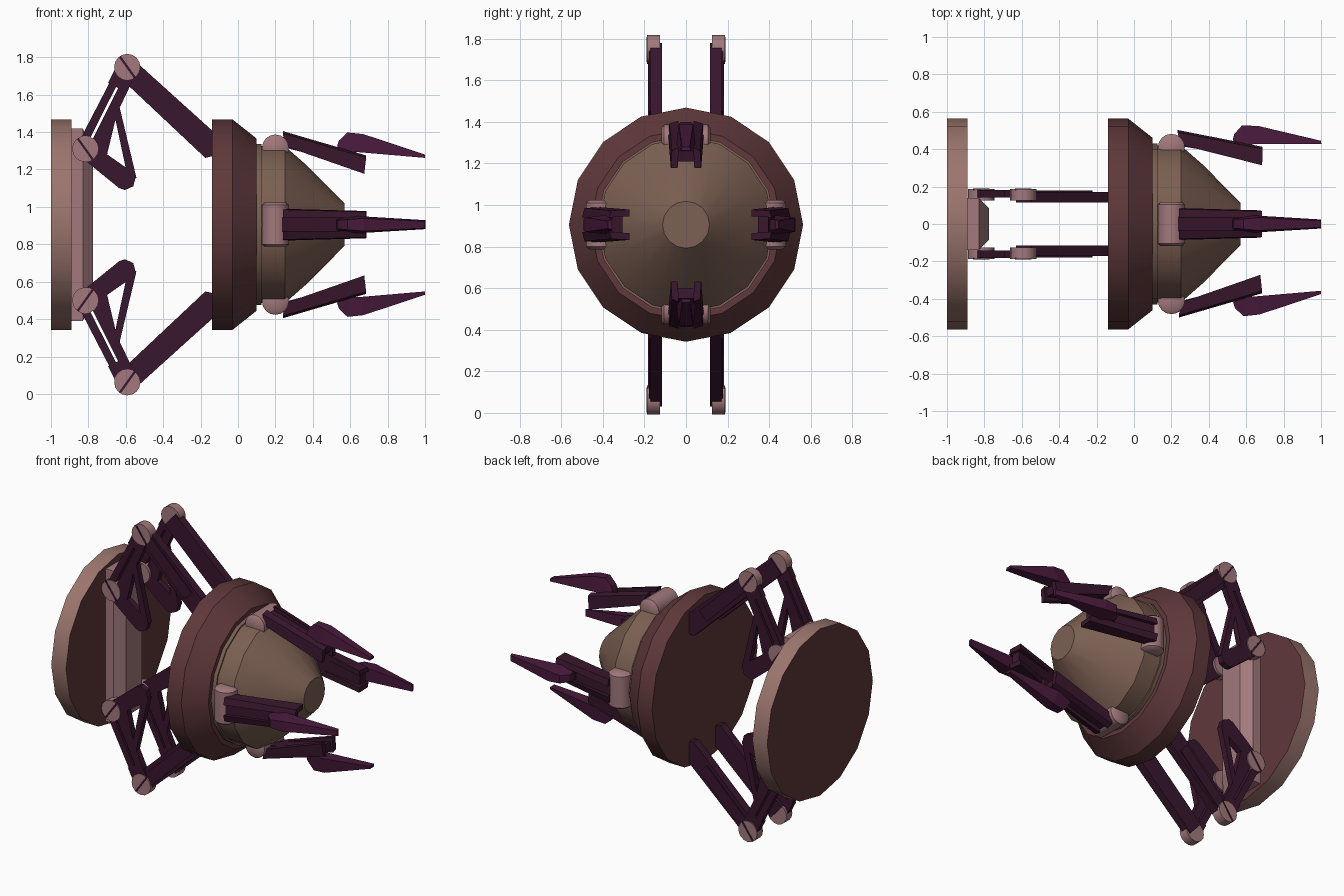
import bpy, bmesh, math
from mathutils import Matrix, Vector

if "Cube" in bpy.data.objects:
    bpy.data.objects.remove(bpy.data.objects["Cube"])

C = 0.905  # height of the main axis, which runs along x


def material(name, rgb):
    m = bpy.data.materials.new(name)
    m.diffuse_color = (*rgb, 1)
    m.use_nodes = True
    m.node_tree.nodes["Principled BSDF"].inputs["Base Color"].default_value = m.diffuse_color
    return m


PINK = material("pink", (0.36, 0.19, 0.20))
BROWN = material("brown", (0.33, 0.18, 0.155))
RING = material("dark_red", (0.115, 0.04, 0.043))
CONE = material("cone_brown", (0.20, 0.115, 0.085))
DARK = material("dark_purple", (0.040, 0.008, 0.026))
CLAW = material("claw_purple", (0.065, 0.010, 0.045))


def finish(name, bm, mats, matrix=Matrix(), smooth=None):
    bm.transform(matrix)
    bmesh.ops.recalc_face_normals(bm, faces=bm.faces)
    me = bpy.data.meshes.new(name)
    bm.to_mesh(me)
    bm.free()
    for m in mats:
        me.materials.append(m)
    ob = bpy.data.objects.new(name, me)
    bpy.context.collection.objects.link(ob)
    if smooth:
        bpy.ops.object.select_all(action='DESELECT')
        ob.select_set(True)
        bpy.context.view_layer.objects.active = ob
        bpy.ops.object.shade_smooth_by_angle(angle=math.radians(smooth))
    return ob


def loft(name, rings, mats, matrix=Matrix(), smooth=None, cap_mat=0):
    """Skin a list of equal-length point rings and cap both ends."""
    bm = bmesh.new()
    vs = [[bm.verts.new(p) for p in r] for r in rings]
    n = len(vs[0])
    for a, b in zip(vs, vs[1:]):
        for i in range(n):
            j = (i + 1) % n
            bm.faces.new((a[i], a[j], b[j], b[i]))
    for r in (vs[0], vs[-1]):
        bm.faces.new(r).material_index = cap_mat
    return finish(name, bm, mats, matrix, smooth)


def prism(name, pts, y0, y1, mat, matrix=Matrix(), smooth=None):
    """Extrude an (x, z) outline from y0 to y1."""
    return loft(name, [[(x, y, z) for x, z in pts] for y in (y0, y1)], [mat], matrix, smooth)


def revolve(name, profile, mats, n=16, cap_mat=0):
    """Turn (x, radius) points around the main axis."""
    rings = [[(x, r * math.sin(2 * math.pi * i / n), C + r * math.cos(2 * math.pi * i / n))
              for i in range(n)] for x, r in profile]
    return loft(name, rings, mats, smooth=30, cap_mat=cap_mat)


def circle(x, z, r, n=16):
    return [(x + r * math.cos(2 * math.pi * i / n), z + r * math.sin(2 * math.pi * i / n))
            for i in range(n)]


def bar(a, b, wa, wb):
    """Tapered bar outline from a to b."""
    a, b = Vector(a), Vector(b)
    d = (b - a).normalized()
    p = Vector((-d.y, d.x)) / 2
    return [a + p * wa, b + p * wb, b - p * wb, a - p * wa]


# Rear plate with its mounting block
revolve("rear_plate", [(-1.0, 0.563), (-0.89, 0.563)], [BROWN, RING], cap_mat=1)
loft("mounting_block", [[(x, y, C + z) for y, z in
                         [(-w, -h), (w, -h), (w, h), (-w, h)]]
                        for x, w, h in [(-0.89, 0.14, 0.515), (-0.83, 0.14, 0.515),
                                        (-0.775, 0.085, 0.40)]], [PINK])

# Front body: dark collar and cone
revolve("collar", [(-0.14, 0.563), (-0.03, 0.563), (0.10, 0.46), (0.10, 0.42)], [RING])
revolve("nose_cone", [(0.08, 0.43), (0.125, 0.43), (0.125, 0.42), (0.25, 0.42),
                      (0.37, 0.315), (0.57, 0.113)], [CONE])

# Four fingers around the cone
for k in range(4):
    turn = Matrix.Translation((0, 0, C)) @ Matrix.Rotation(k * math.pi / 2, 4, 'X')
    tilt = math.radians(-5) if k == 3 else 0
    pivot = Matrix.Translation((0.2, 0, 0.41))
    bent = turn @ pivot @ Matrix.Rotation(tilt, 4, 'Y') @ pivot.inverted()
    # hinge barrel with rounded ends
    rings = [[(x, t, z) for x, z in circle(0.2, 0.41, r)]
             for t, r in [(-0.118, 0.055), (-0.105, 0.072), (0.105, 0.072), (0.118, 0.055)]]
    loft(f"finger_hinge_{k}", rings, [PINK], turn, 40)
    # channel-shaped first segment
    for s in (-1, 1):
        rings = [[(x0, s * 0.035, a), (x0, s * w, a - 0.012), (x1, s * (w + 0.005), b), (x1, s * 0.04, b)]
                 for x0, x1, a, b, w in [(0.24, 0.25, 0.50, 0.42, 0.08),
                                         (0.685, 0.675, 0.37, 0.272, 0.068)]]
        loft(f"finger_side_{k}_{s}", rings, [DARK], bent)
    prism(f"finger_core_{k}", [(0.22, 0.475), (0.67, 0.355), (0.66, 0.305), (0.22, 0.42)],
          -0.04, 0.04, DARK, bent)
    # knuckle and pointed claw
    prism(f"claw_knuckle_{k}", [(0.52, 0.37), (0.54, 0.44), (0.63, 0.45), (0.63, 0.33)],
          -0.025, 0.025, DARK, bent)
    rings = [[(x0, -w, lo), (x0, w, lo), (x1, w * 0.75, hi), (x1, -w * 0.75, hi)]
             for x0, x1, lo, hi, w in [(0.53, 0.54, 0.42, 0.45, 0.03),
                                       (0.575, 0.585, 0.385, 0.493, 0.036),
                                       (0.64, 0.67, 0.388, 0.484, 0.046),
                                       (1.0, 1.0, 0.357, 0.375, 0.024)]]
    loft(f"claw_{k}", rings, [CLAW], bent)

# Four folding arms, mirrored across y and about the main axis
for sy in (-1, 1):
    for sz in (-1, 1):
        m = Matrix.Translation((0, 0, C)) @ Matrix.Diagonal((1, sy, sz, 1)) \
            @ Matrix.Translation((0, 0, -C))
        tag = ("front" if sy < 0 else "back") + ("_upper" if sz > 0 else "_lower")
        elbow, root = (-0.592, 1.748), (-0.817, 1.31)
        prism(f"{tag}_arm", [(-0.55, 1.78), (-0.14, 1.41), (-0.14, 1.27), (-0.175, 1.262),
                             (-0.63, 1.69)], 0.115, 0.17, DARK, m)
        prism(f"{tag}_arm_rib", bar((-0.57, 1.73), (-0.25, 1.42), 0.08, 0.08),
              0.17, 0.178, DARK, m)
        for part, pts in {
            "strut_outer": bar((-0.625, 1.74), (-0.845, 1.31), 0.04, 0.045),
            "strut_inner": bar((-0.565, 1.73), (-0.785, 1.28), 0.05, 0.06),
            "strut_bridge": bar((-0.61, 1.72), (-0.65, 1.64), 0.10, 0.10),
            "strut_gusset": [(-0.66, 1.55), (-0.64, 1.53), (-0.70, 1.28), (-0.80, 1.28)],
            "brace": bar((-0.655, 1.55), (-0.565, 1.15), 0.035, 0.045),
            "foot": [(-0.82, 1.25), (-0.77, 1.33), (-0.57, 1.19), (-0.545, 1.165),
                     (-0.56, 1.11), (-0.605, 1.09), (-0.635, 1.10)],
        }.items():
            prism(f"{tag}_{part}", pts, 0.142, 0.182, DARK, m)
        # round joints with a slot line
        for part, (x, z) in (("elbow", elbow), ("root", root)):
            prism(f"{tag}_{part}_joint", circle(x, z, 0.07), 0.125, 0.188, PINK, m, 30)
            prism(f"{tag}_{part}_slot", bar((x - 0.04, z + 0.056), (x + 0.04, z - 0.056), 0.012, 0.012),
                  0.18, 0.19, DARK, m)
